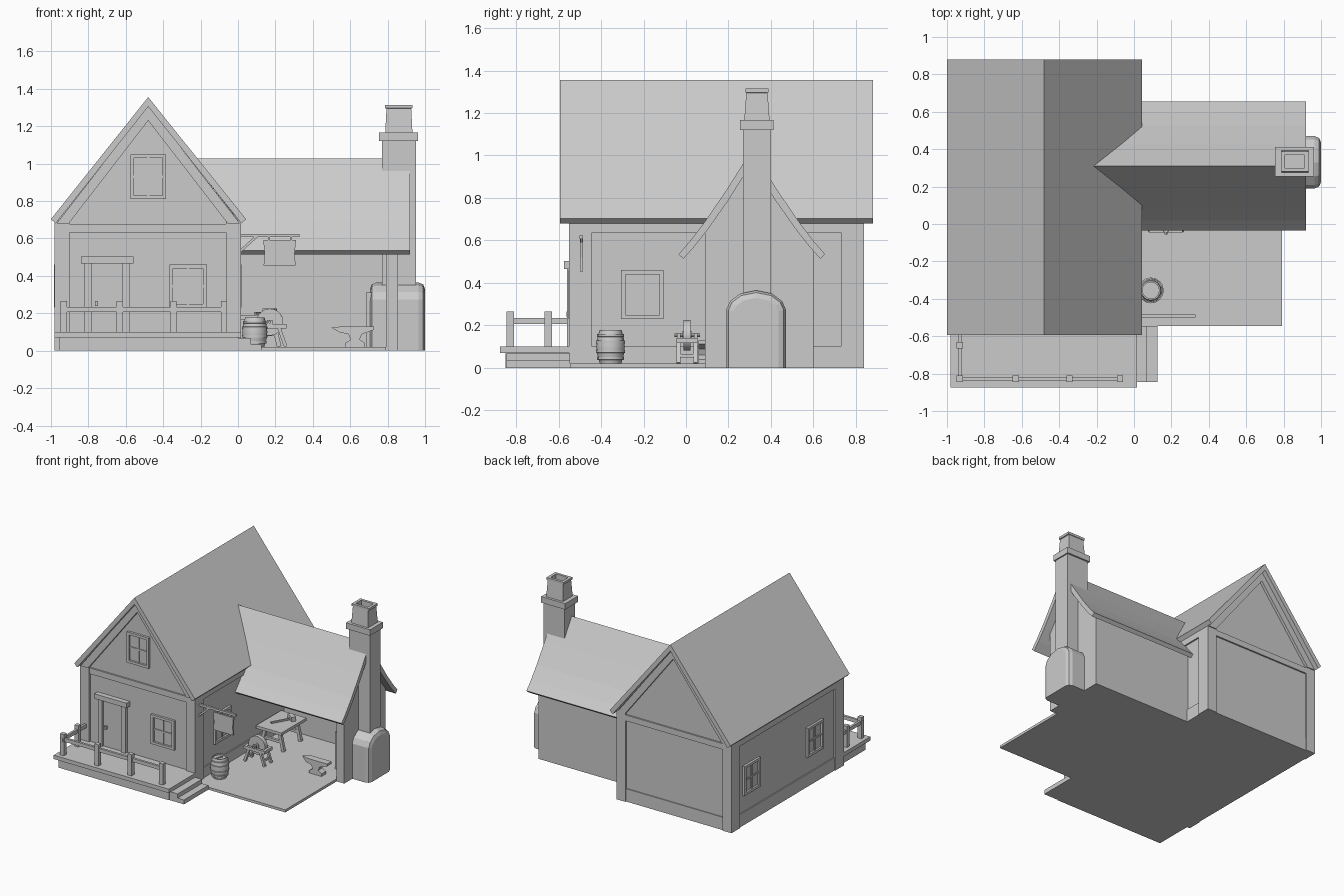
import bpy, bmesh
from math import pi, sin, cos
from mathutils import Vector

if "Cube" in bpy.data.objects:
    bpy.data.objects.remove(bpy.data.objects["Cube"])


def finish(name, bm, loc=(0, 0, 0), rot=(0, 0, 0)):
    bmesh.ops.recalc_face_normals(bm, faces=bm.faces)
    me = bpy.data.meshes.new(name)
    bm.to_mesh(me)
    bm.free()
    ob = bpy.data.objects.new(name, me)
    ob.location, ob.rotation_euler = loc, rot
    bpy.context.collection.objects.link(ob)
    return ob


def boxes(name, items, loc=(0, 0, 0), rot=(0, 0, 0)):
    """Several boxes (x0,x1,y0,y1,z0,z1) in one object."""
    bm = bmesh.new()
    for x0, x1, y0, y1, z0, z1 in items:
        vs = bmesh.ops.create_cube(bm, size=1)["verts"]
        for v in vs:
            v.co = (x0 if v.co.x < 0 else x1, y0 if v.co.y < 0 else y1, z0 if v.co.z < 0 else z1)
    return finish(name, bm, loc, rot)


def prism(name, pts, axis, a, b, bevel=0):
    """Extrude a 2D outline along x (pts = y,z) or y (pts = x,z)."""
    bm = bmesh.new()
    put = (lambda p, t: (t, p[0], p[1])) if axis == "x" else (lambda p, t: (p[0], t, p[1]))
    lo = [bm.verts.new(put(p, a)) for p in pts]
    hi = [bm.verts.new(put(p, b)) for p in pts]
    ends = [bm.faces.new(lo), bm.faces.new(hi)]
    for i in range(len(pts)):
        j = (i + 1) % len(pts)
        bm.faces.new((lo[i], lo[j], hi[j], hi[i]))
    if bevel:
        rim = [e for f in ends for e in f.edges if max(v.co.z for v in e.verts) > 0.01]
        bmesh.ops.bevel(bm, geom=rim, offset=bevel, segments=2, affect="EDGES", profile=0.5)
    return finish(name, bm)


def lathe(name, prof, n, loc, rot=(0, 0, 0)):
    bm = bmesh.new()
    rings = [[bm.verts.new((r * cos(2 * pi * k / n), r * sin(2 * pi * k / n), z)) for k in range(n)] for r, z in prof]
    for A, B in zip(rings, rings[1:]):
        for k in range(n):
            bm.faces.new((A[k], A[(k + 1) % n], B[(k + 1) % n], B[k]))
    bm.faces.new(rings[0])
    bm.faces.new(rings[-1])
    ob = finish(name, bm, loc, rot)
    bpy.context.view_layer.objects.active = ob
    ob.select_set(True)
    bpy.ops.object.shade_smooth_by_angle()
    ob.select_set(False)
    return ob


def beam(name, p, q, w):
    """Square bar between two points."""
    p, q = Vector(p), Vector(q)
    h = (q - p).length / 2
    ob = boxes(name, [(-w / 2, w / 2, -w / 2, w / 2, -h, h)], (p + q) / 2)
    ob.rotation_euler = (q - p).to_track_quat("Z", "Y").to_euler()
    return ob


def window(name, loc, turn, w=0.1, h=0.115):
    t, m = 0.02, 0.006
    boxes(name, [(-w, w, -.018, .01, h - t, h), (-w, w, -.018, .01, -h, t - h),
                 (-w, t - w, -.018, .01, -h, h), (w - t, w, -.018, .01, -h, h),
                 (-m, m, -.01, .01, -h, h), (-w, w, -.01, .01, -m, m),
                 (-w, w, -.003, .01, -h, h)], loc, (0, 0, turn))


# main house: walls, frame timbers, roof
C = -0.48
prism("house_walls", [(-.965, 0), (.0, 0), (.0, .70), (C, 1.31), (-.965, .70)], "y", -.535, .823)
boxes("corner_posts", [(x, x + .078, y, y + .108, 0, .70) for x in (-.98, -.063) for y in (-.55, .73)])
boxes("wall_beams", [(-.975, .01, -.547, -.52, .632, .678), (-.975, .01, .81, .835, .632, .678),
                     (-.977, -.95, -.5, .8, .637, .69), (-.01, .012, -.5, .8, .637, .69)])
boxes("wall_plinth", [(-.972, .007, -.542, -.5, 0, .1), (-.972, .007, .8, .83, 0, .1),
                      (-.974, -.95, -.5, .8, 0, .1), (-.01, .009, -.5, .8, 0, .1)])
roof = [(-1, .704), (C, 1.356), (.043, .704), (.018, .68), (C, 1.305), (-.975, .68)]
prism("main_roof", roof, "y", -.593, .88)
for nm, y in (("front_gable_trim", -.56), ("back_gable_trim", .815)):
    prism(nm, [(-.97, .68), (C, 1.31), (.01, .68), (-.055, .68), (C, 1.23), (-.905, .68)], "y", y, y + .03)

# windows
window("front_window", (-.267, -.535, .345), 0)
window("gable_window", (C, -.535, .93), 0, .095, .12)
window("right_window", (0, -.205, .345), pi / 2)
for y in (-.2, .58):
    window("left_window", (-.965, y, .345), -pi / 2)

# door
boxes("door_frame", [(-.84, -.56, -.575, -.53, .465, .503), (-.82, -.782, -.56, -.53, .1, .465),
                     (-.617, -.58, -.56, -.53, .1, .465)])
boxes("door", [(-.782, -.617, -.545, -.53, .1, .465)])
boxes("door_handle", [(-.765, -.748, -.562, -.54, .24, .265)])

# porch with railing and steps
boxes("porch", [(-.98, .015, -.875, -.54, .07, .1), (-.955, 0, -.85, -.54, 0, .072)])
boxes("porch_steps", [(0, .07, -.845, -.545, 0, .067), (.06, .125, -.845, -.545, 0, .034)])
posts = [(-.932, -.827), (-.632, -.827), (-.345, -.827), (-.075, -.827), (-.932, -.648)]
boxes("railing_posts", [(x - .017, x + .017, y - .017, y + .017, .1, .265) for x, y in posts])
boxes("railing", [(-.95, -.058, -.836, -.818, .207, .235), (-.941, -.923, -.845, -.545, .207, .235)])

# open workshop wing: floor, walls, swept roof
boxes("yard_floor", [(0, .79, -.545, .59, 0, .02)])
boxes("wing_back_wall", [(0, .855, .565, .6, 0, .58)])
boxes("wing_front_beam", [(0, .8, .09, .13, .59, .635)])
prism("wing_end_wall", [(.09, 0), (.6, 0), (.6, .56), (.51, .665), (.43, .80), (.31, .99), (.19, .80), (.09, .65)],
      "x", .79, .855)
out = [(.345, .535), (.29, .598), (.22, .69), (.12, .837)]
inn = [(.322, .514), (.27, .572), (.205, .655), (.11, .79)]
Y = .31
prof = ([(Y - a, z) for a, z in out] + [(Y, 1.027)] + [(Y + a, z) for a, z in out[::-1]]
        + [(Y + a, z) for a, z in inn] + [(Y, .965)] + [(Y - a, z) for a, z in inn[::-1]])
wing = prism("wing_roof", prof, "x", 0, .92)
for v in wing.data.vertices:  # inner end follows the main roof slope
    if v.co.x < .5:
        v.co.x = min(.0, C + (1.356 - v.co.z) / 1.25 - .01)

# forge and chimney
arch = [(.19, 0), (.19, .275), (.208, .315), (.255, .35), (.33, .365)]
prism("forge", arch + [(.66 - y, z) for y, z in arch[-2::-1]], "x", .705, 1.0, .035)
boxes("forge_mouth", [(.685, .72, .22, .25, .02, .31), (.685, .72, .41, .44, .02, .31),
                      (.685, .72, .22, .44, .28, .31), (.685, .72, .22, .44, .02, .17)])
boxes("chimney", [(.77, .953, .268, .40, .1, 1.125)])
boxes("chimney_collar", [(.755, .963, .255, .413, 1.12, 1.167)])
bm = bmesh.new()
rings = []
for hx, hy, z in ((.073, .06, 1.16), (.066, .05, 1.295), (.074, .054, 1.297), (.074, .054, 1.315),
                  (.052, .034, 1.315), (.052, .034, 1.2)):
    rings.append([bm.verts.new((.86 + sx * hx, .334 + sy * hy, z)) for sx, sy in ((-1, -1), (1, -1), (1, 1), (-1, 1))])
for A, B in zip(rings, rings[1:]):
    for k in range(4):
        bm.faces.new((A[k], A[(k + 1) % 4], B[(k + 1) % 4], B[k]))
bm.faces.new(rings[0])
bm.faces.new(rings[-1])
finish("chimney_pot", bm)

# hanging sign
boxes("sign_bar", [(0, .33, -.501, -.485, .607, .624)])
beam("sign_brace", (.01, -.493, .53), (.1, -.493, .612), .014)
prism("sign_board", [(.137, .455), (.308, .455), (.303, .52), (.31, .592), (.135, .592), (.142, .52)], "y", -.5, -.486)
boxes("sign_hooks", [(x, x + .008, -.497, -.489, .585, .615) for x in (.16, .28)])

# barrel
lathe("barrel", [(.05, .02), (.062, .06), (.067, .1), (.062, .14), (.052, .178), (.044, .178), (.044, .168)],
      16, (.09, -.355, 0))
for z, r in ((.045, .06), (.078, .066), (.122, .066), (.153, .06)):
    lathe("barrel_hoop", [(r, z - .007), (r + .003, z - .006), (r + .003, z + .006), (r, z + .007)], 16, (.09, -.355, 0))
boxes("barrel_lid_bar", [(-.006, .006, -.025, .025, .165, .174)], (.09, -.355, 0), (0, 0, -.3))

# grindstone on its stand
lathe("grindstone", [(.02, -.022), (.02, -.016), (.072, -.016), (.072, .016), (.02, .016), (.02, .022)],
      20, (.17, .005, .153), (pi / 2, 0, 0))
lathe("grindstone_axle", [(.008, -.06), (.008, .06)], 8, (.17, .005, .153), (pi / 2, 0, 0))
boxes("grindstone_frame", [(.08, .26, y - .01, y + .01, .118, .142) for y in (-.035, .045)]
      + [(x, x + .02, -.045, .055, .118, .142) for x in (.08, .24)]
      + [(.155, .185, y - .008, y + .008, .14, .165) for y in (-.035, .045)])
for s in (-1, 1):
    for y in (-.035, .045):
        beam("grindstone_leg", (.17 + s * .05, y, .12), (.17 + s * .085, y, .022), .018)
    boxes("grindstone_stretcher", [(.17 + s * .07 - .006, .17 + s * .07 + .006, -.035, .045, .05, .066)])

# work table with a tool on top
boxes("work_table", [(.015, .235, .2, .51, .165, .187)])
for y in (.25, .46):
    for s in (-1, 1):
        beam("table_leg", (.125 + s * .06, y, .17), (.125 + s * .095, y, .022), .024)
    boxes("table_brace", [(.05, .2, y - .01, y + .01, .08, .1)])
beam("hammer_handle", (.09, .28, .2), (.17, .42, .2), .012)
beam("hammer_head", (.14, .44, .207), (.2, .405, .207), .035)

# anvil on its foot
A = prism("anvil", [(.497, .124), (.545, .098), (.59, .088), (.603, .06), (.572, .04), (.572, .02), (.68, .02),
                    (.68, .04), (.65, .06), (.662, .088), (.728, .112), (.728, .13), (.56, .13)], "y", .06, .115)
for v in A.data.vertices:  # pointed horn
    if v.co.x < .52:
        v.co.y = .0875 + (v.co.y - .0875) * .15
